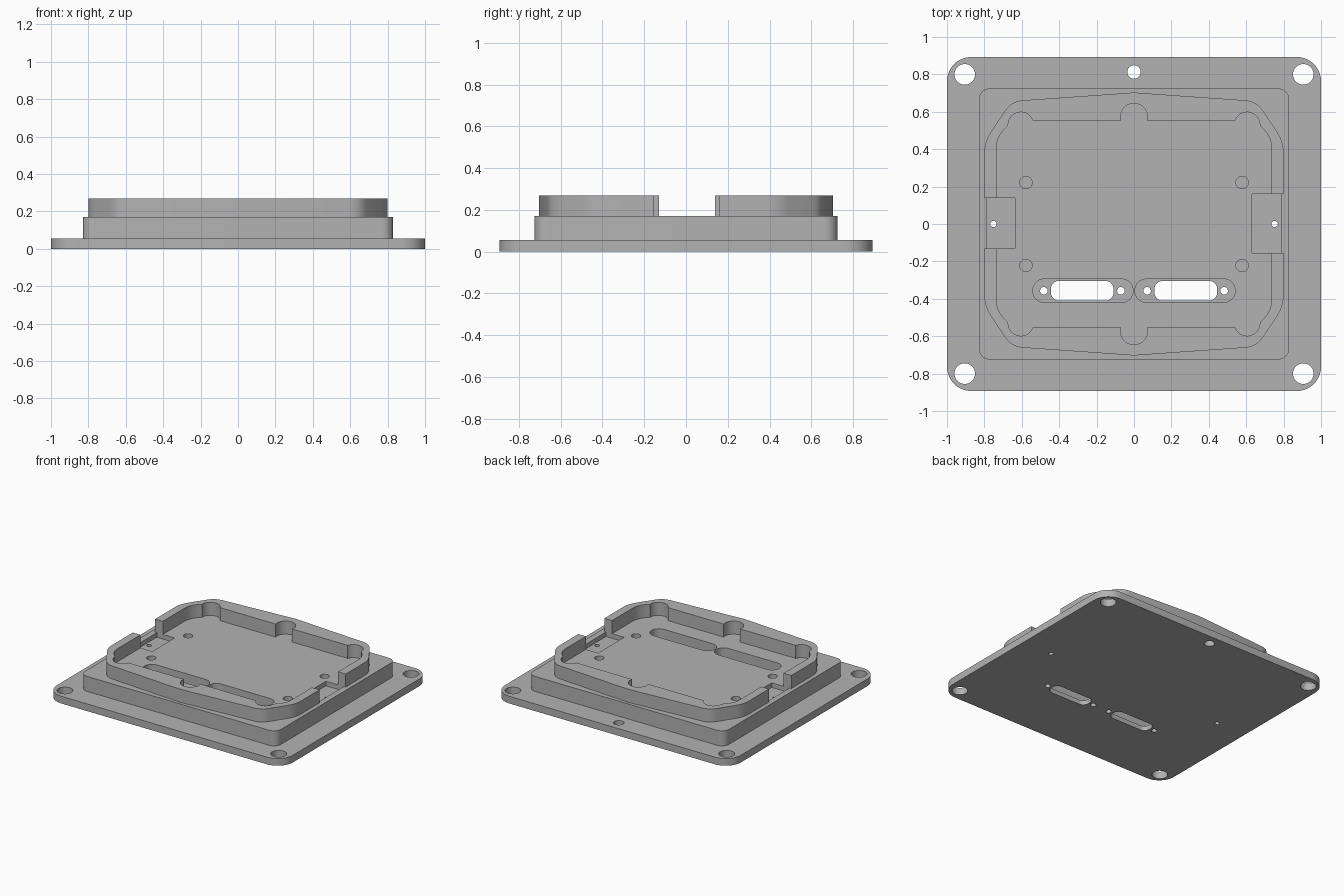
import bpy, bmesh
from math import cos, sin, pi, radians

cube = bpy.data.objects.get("Cube")
if cube:
    bpy.data.objects.remove(cube, do_unlink=True)

grey = bpy.data.materials.new("plain grey")
grey.use_nodes = True
GREY = (0.45, 0.45, 0.45, 1)
grey.diffuse_color = GREY
grey.node_tree.nodes["Principled BSDF"].inputs["Base Color"].default_value = GREY

PLATE_TOP, TIER_TOP, RIM_TOP = 0.055, 0.17, 0.27


def circle(x, y, r, n=40):
    return [(x + r * cos(2 * pi * i / n), y + r * sin(2 * pi * i / n)) for i in range(n)]


def rounded(x, y, hx, hy, r, n=10):
    """Rounded rectangle outline, counter-clockwise."""
    pts = []
    for q, (sx, sy) in enumerate([(1, 1), (-1, 1), (-1, -1), (1, -1)]):
        for i in range(n + 1):
            a = (q + i / n) * pi / 2
            pts.append((x + sx * (hx - r) + r * cos(a), y + sy * (hy - r) + r * sin(a)))
    return pts


def box(x0, x1, y0, y1):
    return [(x0, y0), (x1, y0), (x1, y1), (x0, y1)]


def four_way(quarter):
    """Mirror a right-back quarter outline, listed from the side to the back."""
    half = quarter + [(-x, y) for x, y in reversed(quarter) if x > 0]
    return half + [(-x, -y) for x, y in half]


def soften(corners, r, n=6):
    """Round every inner point of an open path with a small curve."""
    from mathutils import Vector
    path = [Vector(c) for c in corners]
    out = [tuple(path[0])]
    for a, b, c in zip(path, path[1:], path[2:]):
        p, q = b + (a - b).normalized() * r, b + (c - b).normalized() * r
        for i in range(n + 1):
            t = i / n
            out.append(tuple(p * (1 - t) ** 2 + b * 2 * t * (1 - t) + q * t * t))
    return out + [tuple(path[-1])]


def prisms(name, solids):
    """One object from a list of (outline, bottom, top)."""
    bm = bmesh.new()
    for outline, z0, z1 in solids:
        face = bm.faces.new([bm.verts.new((x, y, z0)) for x, y in outline])
        new = bmesh.ops.extrude_face_region(bm, geom=[face])["geom"]
        bmesh.ops.translate(bm, vec=(0, 0, z1 - z0),
                            verts=[v for v in new if isinstance(v, bmesh.types.BMVert)])
    bmesh.ops.recalc_face_normals(bm, faces=bm.faces)
    mesh = bpy.data.meshes.new(name)
    bm.to_mesh(mesh)
    bm.free()
    mesh.materials.append(grey)
    ob = bpy.data.objects.new(name, mesh)
    bpy.context.collection.objects.link(ob)
    return ob


def combine(target, solids, operation="DIFFERENCE"):
    tool = prisms("cutter", solids)
    tool.hide_render = True
    mod = target.modifiers.new("cut", "BOOLEAN")
    mod.operation, mod.solver, mod.object = operation, "EXACT", tool
    bpy.context.view_layer.objects.active = target
    bpy.ops.object.modifier_apply(modifier=mod.name)
    bpy.data.objects.remove(tool, do_unlink=True)


def finish(ob):
    bpy.ops.object.select_all(action="DESELECT")
    ob.select_set(True)
    bpy.context.view_layer.objects.active = ob
    bpy.ops.object.shade_smooth_by_angle(angle=radians(25))


SIDES = (-1, 1)
SLOT_Y = -0.357

# Mounting plate with the raised step on it
base = prisms("mounting_base", [(rounded(0, 0, 1, 0.893, 0.13), 0, PLATE_TOP)])
combine(base, [(rounded(0, 0, 0.83, 0.725, 0.06), 0.02, TIER_TOP)], "UNION")

# Shallow recesses: connector wells, side pockets and blind screw holes
wells = [(rounded(s * 0.273, SLOT_Y, 0.268, 0.063, 0.0625), 0.035, 0.3) for s in SIDES]
pockets = [(box(-0.785, -0.635, -0.13, 0.14), 0.135, 0.3),
           (box(0.632, 0.785, -0.155, 0.16), 0.135, 0.3)]
blind = [(circle(sx * 0.578, sy * 0.222, 0.033), 0.11, 0.3) for sx in SIDES for sy in SIDES]
combine(base, wells + pockets + blind)

# Holes right through: corners, back, side pockets, connectors and their screws
through = [circle(sx * 0.905, sy * 0.8, 0.055) for sx in SIDES for sy in SIDES]
through.append(circle(0, 0.813, 0.036))
for s in SIDES:
    through.append(circle(s * 0.752, 0, 0.017))
    through.append(rounded(s * 0.277, SLOT_Y, 0.168, 0.053, 0.045))
    through += [circle(s * x, SLOT_Y, 0.02) for x in (0.07, 0.482)]
combine(base, [(outline, -0.1, 0.4) for outline in through])
finish(base)

# Raised rim with bowed front and back
outer = four_way(soften([(0.8, 0.3), (0.8, 0.44), (0.655, 0.657), (0, 0.703)], 0.06))
inner = four_way(soften([(0.735, 0.3), (0.735, 0.46), (0.65, 0.553), (0.5, 0.553)], 0.055))
rim = prisms("raised_rim", [(outer, TIER_TOP, RIM_TOP)])
combine(rim, [(inner, 0.1, 0.4)])

# Round screw clearances in the rim
reliefs = [circle(sx * 0.605, sy * 0.53, 0.068) for sx in SIDES for sy in SIDES]
reliefs += [circle(0, sy * 0.573, 0.072) for sy in SIDES]
combine(rim, [(outline, 0.1, 0.4) for outline in reliefs])

# Side notches
combine(rim, [(box(-0.9, -0.6, -0.13, 0.14), 0.1, 0.4),
              (box(0.6, 0.9, -0.155, 0.16), 0.1, 0.4)])
finish(rim)
